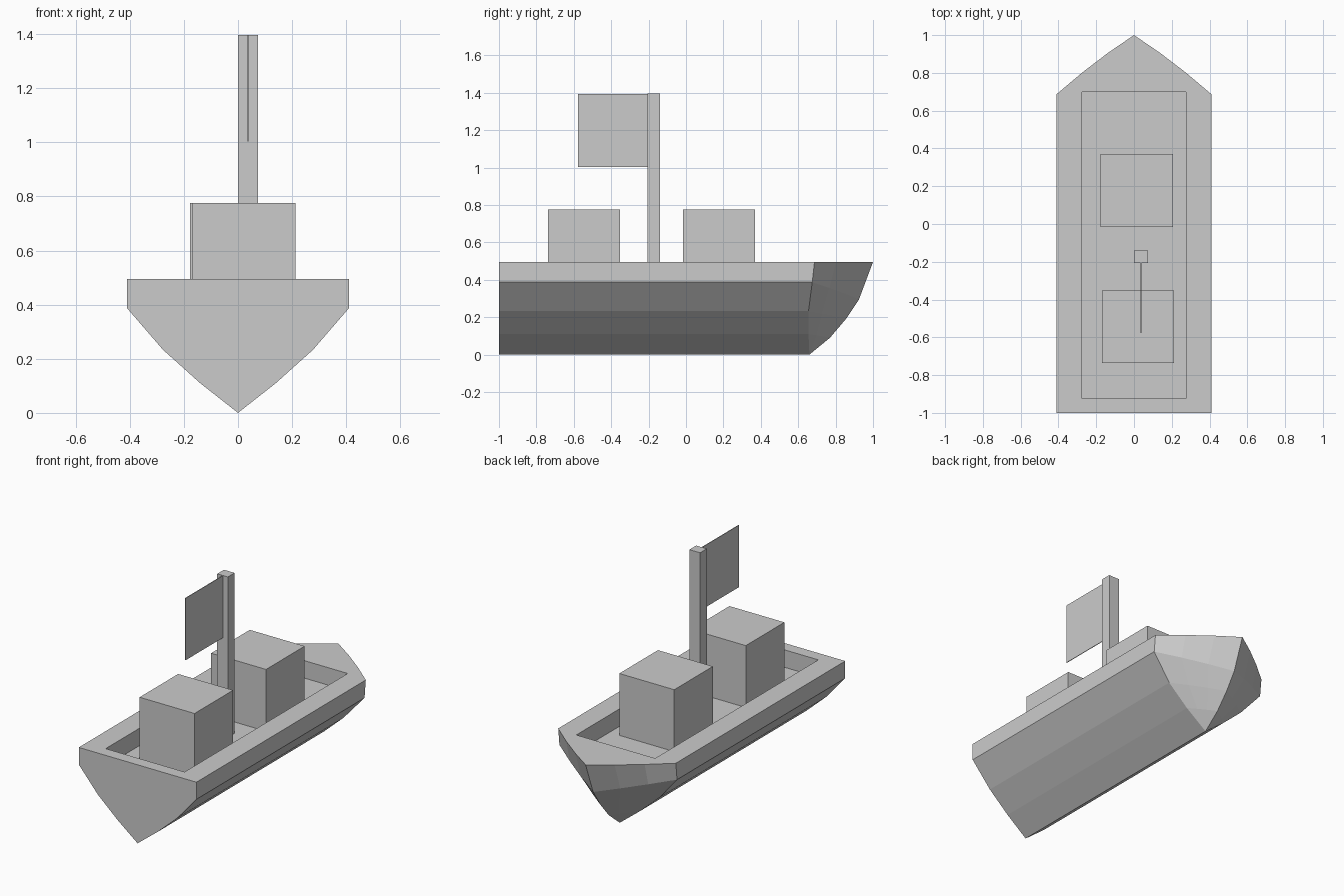
import bpy, bmesh
from mathutils import Vector

if "Cube" in bpy.data.objects:
    bpy.data.objects.remove(bpy.data.objects["Cube"])


def box(name, lo, hi):
    lo, hi = Vector(lo), Vector(hi)
    bm = bmesh.new()
    bmesh.ops.create_cube(bm, size=1)
    for v in bm.verts:
        v.co = (lo + hi) / 2 + v.co * (hi - lo)
    return link(name, bm)


def link(name, bm):
    mesh = bpy.data.meshes.new(name)
    bm.to_mesh(mesh)
    bm.free()
    obj = bpy.data.objects.new(name, mesh)
    bpy.context.collection.objects.link(obj)
    return obj


# Hull: half section where the bow starts (x, y, z), and the bow's stem line
section = [(0, 0.66, 0), (0.14, 0.655, 0.11), (0.277, 0.655, 0.233),
           (0.41, 0.675, 0.387), (0.41, 0.687, 0.495)]
stem = [(0, 0.66, 0), (0, 0.77, 0.09), (0, 0.855, 0.19),
        (0, 0.925, 0.295), (0, 1.0, 0.495)]

bm = bmesh.new()
for side in (-1, 1):
    rows = []
    for level, (s, k) in enumerate(zip(section, stem)):
        s, k = Vector(s), Vector(k)
        row = [Vector((s.x, -1, s.z))]
        for i in range(4):
            f = i / 3
            p = s.lerp(k, f)
            p.y += 0.05 * f * (1 - f) * level / 4
            row.append(p)
        rows.append([bm.verts.new((p.x * side, p.y, p.z)) for p in row])
    for a, b in zip(rows, rows[1:]):
        for i in range(4):
            bm.faces.new((a[i], a[i + 1], b[i + 1], b[i]))
bmesh.ops.remove_doubles(bm, verts=bm.verts, dist=0.0005)


# Deck and stern caps
def cap(test):
    edges = [e for e in bm.edges if e.is_boundary and all(test(v.co) for v in e.verts)]
    return edges


deck_z = 0.495
across = bm.edges.new([v for v in bm.verts if v.co.y < -0.999 and v.co.z > deck_z - 0.001])
for test in (lambda c: c.z > deck_z - 0.001, lambda c: c.y < -0.999):
    loop = [e for e in bm.edges if all(test(v.co) for v in e.verts)]
    bmesh.ops.contextual_create(bm, geom=loop)
bmesh.ops.recalc_face_normals(bm, faces=bm.faces)
hull = link("hull", bm)

# Sunken deck well
cutter = box("well_cutter", (-0.275, -0.925, 0.385), (0.275, 0.70, 0.7))
cutter.hide_render = True
mod = hull.modifiers.new("well", 'BOOLEAN')
mod.operation = 'DIFFERENCE'
mod.solver = 'EXACT'
mod.object = cutter
bpy.context.view_layer.objects.active = hull
bpy.ops.object.modifier_apply(modifier=mod.name)
bpy.data.objects.remove(cutter)

# Cargo, mast and flag
box("front_crate", (-0.17, -0.737, 0.385), (0.213, -0.353, 0.775))
box("back_crate", (-0.177, -0.015, 0.385), (0.206, 0.37, 0.775))
box("mast", (0, -0.207, 0.385), (0.074, -0.14, 1.396))
box("flag", (0.035, -0.578, 1.003), (0.039, -0.205, 1.394))
